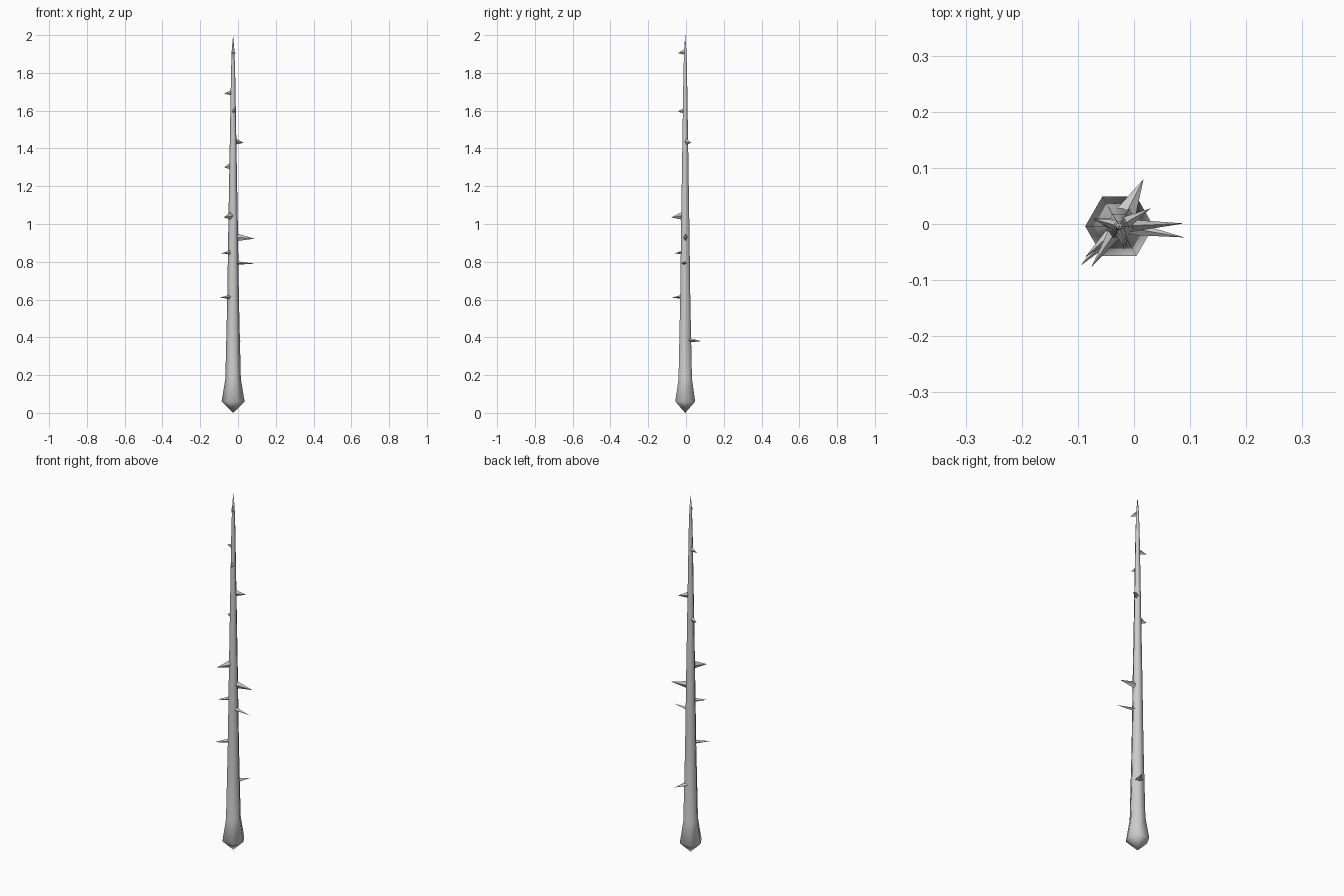
import bpy, bmesh, math
from mathutils import Vector

if "Cube" in bpy.data.objects:
    bpy.data.objects.remove(bpy.data.objects["Cube"])

CX, CY = -0.026, -0.004      # stem axis
SIDES = 6
# (z, radius) from pointed root to pointed tip
PROFILE = [(0.06, 0.061), (0.18, 0.041), (0.6, 0.031), (1.0, 0.025),
           (1.4, 0.018), (1.8, 0.011), (1.92, 0.007)]


def finish(bm, name):
    bmesh.ops.recalc_face_normals(bm, faces=bm.faces)
    me = bpy.data.meshes.new(name)
    bm.to_mesh(me)
    bm.free()
    ob = bpy.data.objects.new(name, me)
    bpy.context.collection.objects.link(ob)
    return ob


def radius_at(z):
    for (z0, r0), (z1, r1) in zip(PROFILE, PROFILE[1:]):
        if z0 <= z <= z1:
            return r0 + (r1 - r0) * (z - z0) / (z1 - z0)
    return PROFILE[-1][1]


# Stem: tapered hexagonal stalk with a swollen foot
bm = bmesh.new()
rings = []
for z, r in PROFILE:
    rings.append([bm.verts.new((CX + r * math.cos(i * math.tau / SIDES),
                                CY + r * math.sin(i * math.tau / SIDES), z))
                  for i in range(SIDES)])
root = bm.verts.new((CX, CY, 0.0))
tip = bm.verts.new((CX, CY, 2.0))
for i in range(SIDES):
    j = (i + 1) % SIDES
    for a, b in zip(rings, rings[1:]):
        bm.faces.new((a[i], a[j], b[j], b[i]))
    bm.faces.new((rings[0][j], rings[0][i], root))
    bm.faces.new((rings[-1][i], rings[-1][j], tip))
stem = finish(bm, "stem")
for p in stem.data.polygons:
    p.use_smooth = True


# Thorns: flat-sided spikes, tip drooping below the middle of the base
def thorn(name, tx, ty, tz, height, width):
    end = Vector((tx, ty, tz))
    out = Vector((tx - CX, ty - CY, 0)).normalized()
    side = Vector((-out.y, out.x, 0))
    base = Vector((CX, CY, tz + height * 0.2)) + out * radius_at(tz) * 0.75
    bm = bmesh.new()
    ring = [bm.verts.new(base + side * math.cos(a) * width / 2
                         + Vector((0, 0, math.sin(a) * height / 2)))
            for a in (i * math.tau / 4 for i in range(4))]
    point = bm.verts.new(end)
    for i in range(4):
        bm.faces.new((ring[i], ring[(i + 1) % 4], point))
    bm.faces.new(ring)
    finish(bm, name)


# tip x, tip y, tip z, base height, base width
THORNS = [
    (0.017, 0.080, 0.38, 0.022, 0.036),
    (-0.095, -0.074, 0.61, 0.022, 0.024),
    (0.090, -0.024, 0.79, 0.018, 0.024),
    (-0.087, -0.059, 0.845, 0.022, 0.022),
    (0.089, 0.001, 0.922, 0.040, 0.022),
    (-0.076, -0.077, 1.035, 0.042, 0.024),
    (-0.073, 0.010, 1.30, 0.036, 0.020),
    (0.030, 0.028, 1.43, 0.034, 0.022),
    (-0.018, -0.043, 1.595, 0.026, 0.018),
    (-0.074, 0.009, 1.69, 0.028, 0.018),
    (-0.012, -0.043, 1.905, 0.028, 0.016),
]
for n, t in enumerate(THORNS, 1):
    thorn(f"thorn_{n:02d}", *t)
